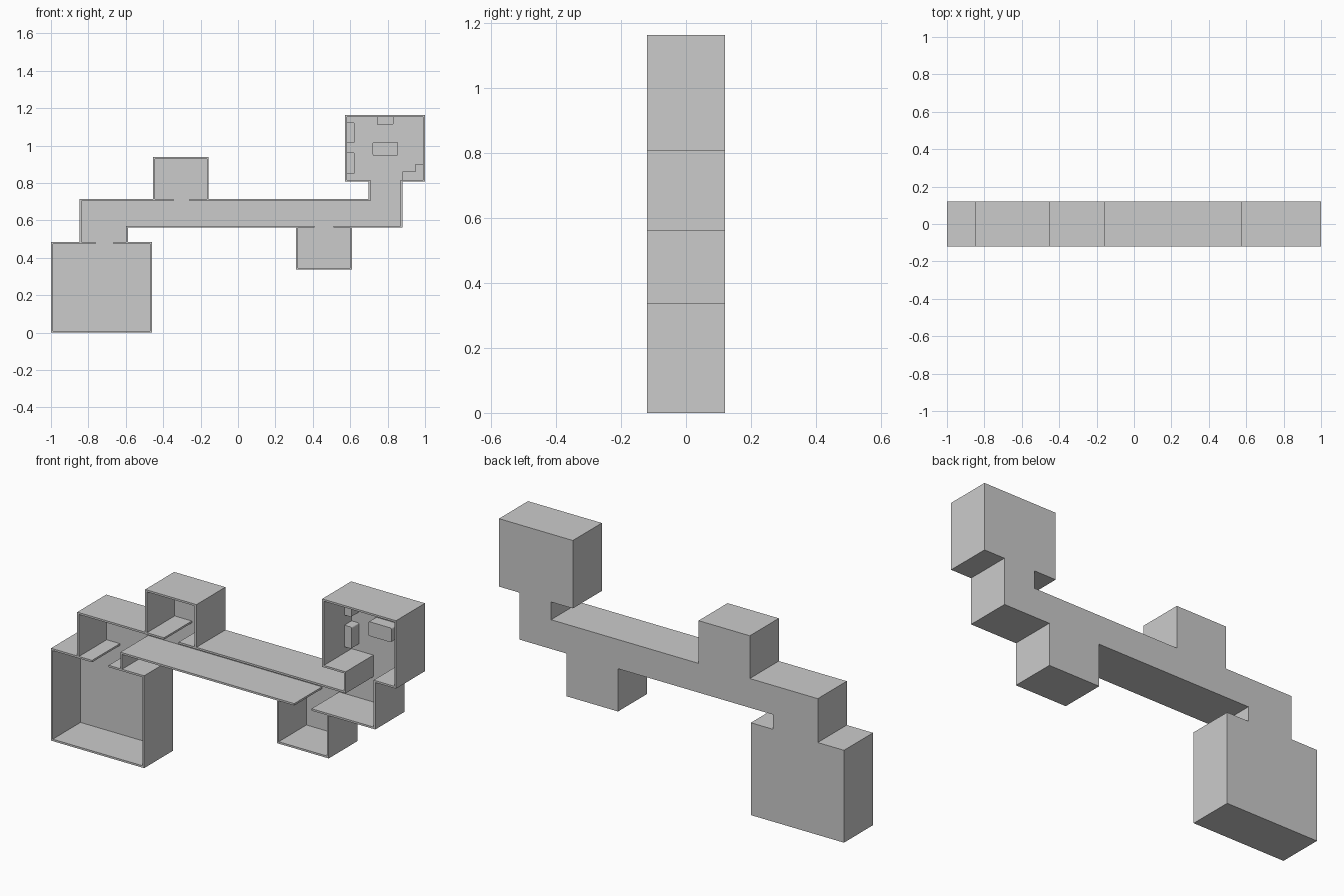
import bpy, bmesh

if "Cube" in bpy.data.objects:
    bpy.data.objects.remove(bpy.data.objects["Cube"])

FRONT, BACK, WALL = -0.12, 0.12, 0.01


def prism(bm, points, y0, y1):
    """Extrude an x/z outline from y1 (back) to y0 (front); returns the front face."""
    base = bm.faces.new([bm.verts.new((x, y1, z)) for x, z in points])
    geom = bmesh.ops.extrude_face_region(bm, geom=[base], use_keep_orig=True)["geom"]
    bmesh.ops.translate(bm, vec=(0, y0 - y1, 0),
                        verts=[g for g in geom if isinstance(g, bmesh.types.BMVert)])
    bmesh.ops.recalc_face_normals(bm, faces=bm.faces)
    bm.normal_update()
    return [g for g in geom if isinstance(g, bmesh.types.BMFace)][0]


def finish(bm, name):
    mesh = bpy.data.meshes.new(name)
    bm.to_mesh(mesh)
    bm.free()
    obj = bpy.data.objects.new(name, mesh)
    bpy.context.collection.objects.link(obj)
    return obj


def block(name, points, y0, y1, radius=0):
    bm = bmesh.new()
    prism(bm, points, y0, y1)
    if radius:
        edges = [e for e in bm.edges
                 if abs(e.verts[0].co.y - e.verts[1].co.y) > 0.01]
        bmesh.ops.bevel(bm, geom=edges, offset=radius, segments=3,
                        profile=0.5, affect='EDGES')
    return finish(bm, name)


def rect(x0, x1, z0, z1):
    return [(x0, z0), (x1, z0), (x1, z1), (x0, z1)]


# Room shell: one outline of all rooms and corridors, hollowed from the front
outline = [
    (-1, 0), (-1, .484), (-.848, .484), (-.848, .714), (-.454, .714),
    (-.454, .938), (-.157, .938), (-.157, .714), (.698, .714), (.698, .807),
    (.572, .807), (.572, 1.163), (1, 1.163), (1, .807), (.88, .807),
    (.88, .561), (.61, .561), (.61, .337), (.31, .337), (.31, .561),
    (-.588, .561), (-.588, .484), (-.46, .484), (-.46, 0)]
bm = bmesh.new()
front = prism(bm, outline, FRONT, BACK)
bmesh.ops.inset_region(bm, faces=[front], thickness=WALL, use_even_offset=True)
floor = bmesh.ops.extrude_discrete_faces(bm, faces=[front])["faces"][0]
bmesh.ops.translate(bm, vec=(0, BACK - WALL - FRONT, 0), verts=floor.verts)
finish(bm, "room_shell")

# Partition walls either side of each doorway: x range, door range, base z
for room, x0, d0, d1, x1, z in (
        ("large_room", -.838, -.762, -.666, -.598, .474),
        ("upper_room", -.444, -.345, -.260, -.167, .704),
        ("lower_room", .320, .410, .510, .600, .561)):
    for side, a, b in (("left", x0, d0), ("right", d1, x1)):
        block(f"{room}_partition_{side}", rect(a, b, z, z + WALL), FRONT, BACK - WALL)

# Furniture in the end room
F0, F1 = 0.05, 0.115
block("centre_table", rect(.72, .855, .945, 1.02), F0, F1, .008)
block("side_cabinet_upper", rect(.574, .624, 1.016, 1.123), F0, F1, .007)
block("side_cabinet_lower", rect(.574, .624, .85, .963), F0, F1, .007)
block("end_cabinet", rect(.742, .832, 1.112, 1.161), F0, F1, .007)
block("corner_desk", [(.88, .812), (.995, .812), (.995, .903), (.949, .903),
                      (.949, .861), (.88, .861)], F0, F1)

# Centre the model vertically on the ground: the shell already starts at z = 0
